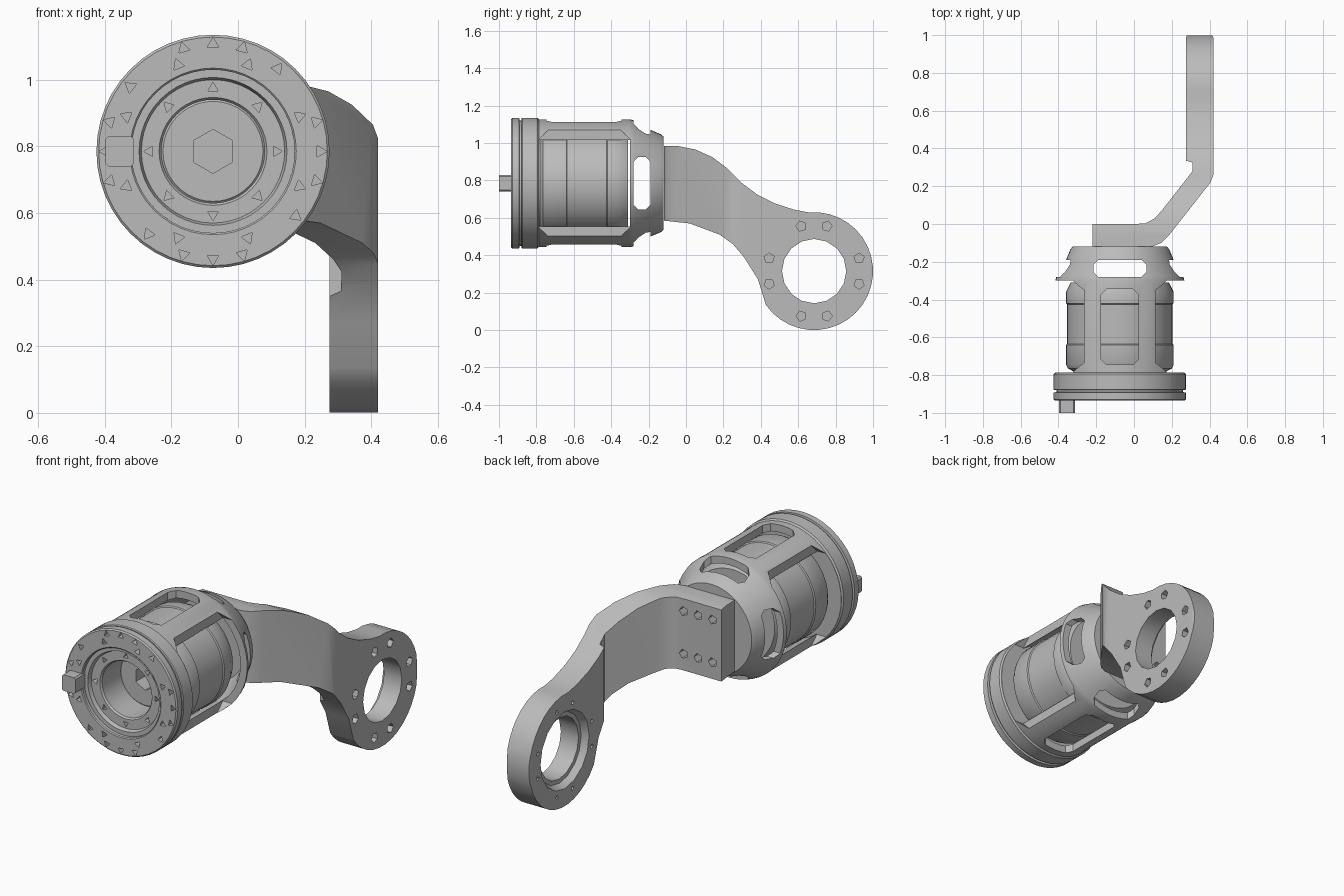
import bpy, bmesh, math
from mathutils import Vector, Matrix

default = bpy.data.objects.get("Cube")
if default:
    bpy.data.objects.remove(default, do_unlink=True)

grey = bpy.data.materials.new("light_grey")
grey.use_nodes = True
grey.diffuse_color = (0.5, 0.5, 0.5, 1)
grey.node_tree.nodes["Principled BSDF"].inputs["Base Color"].default_value = (0.5, 0.5, 0.5, 1)

X, Y, Z = Vector((1, 0, 0)), Vector((0, 1, 0)), Vector((0, 0, 1))
AXIS = Vector((-0.075, 0, 0.785))      # motor axis, running along y
EYE = Vector((0, 0.685, 0.315))        # centre of the arm's ring, facing x


def make(name, bm):
    bmesh.ops.recalc_face_normals(bm, faces=bm.faces)
    mesh = bpy.data.meshes.new(name)
    bm.to_mesh(mesh)
    bm.free()
    mesh.materials.append(grey)
    obj = bpy.data.objects.new(name, mesh)
    bpy.context.collection.objects.link(obj)
    return obj


def activate(obj):
    bpy.ops.object.select_all(action='DESELECT')
    obj.select_set(True)
    bpy.context.view_layer.objects.active = obj


def smooth(obj):
    activate(obj)
    bpy.ops.object.shade_smooth_by_angle(angle=math.radians(30))


def boolean(obj, bm, operation='DIFFERENCE'):
    cutter = make("cutter", bm)
    cutter.hide_render = True
    mod = obj.modifiers.new("cut", 'BOOLEAN')
    mod.operation, mod.solver, mod.object = operation, 'EXACT', cutter
    activate(obj)
    bpy.ops.object.modifier_apply(modifier=mod.name)
    bpy.data.objects.remove(cutter, do_unlink=True)


def prism(bm, pts, origin, u, v, n, lo, hi, taper=1.0):
    """Extrude a 2D outline in the u, v plane from lo to hi along n."""
    a = [bm.verts.new(origin + u * p + v * q + n * lo) for p, q in pts]
    b = [bm.verts.new(origin + u * p * taper + v * q * taper + n * hi) for p, q in pts]
    bm.faces.new(a)
    bm.faces.new(b[::-1])
    for i in range(len(a)):
        j = (i + 1) % len(a)
        bm.faces.new((a[i], b[i], b[j], a[j]))


def circle(r, count, turn=0.0, cu=0.0, cv=0.0):
    return [(cu + r * math.cos(turn + math.tau * i / count),
             cv + r * math.sin(turn + math.tau * i / count)) for i in range(count)]


def clipped_rect(w, y0, y1, c):
    return [(-w, y0 + c), (-w + c, y0), (w - c, y0), (w, y0 + c),
            (w, y1 - c), (w - c, y1), (-w + c, y1), (-w, y1 - c)]


def lathe(name, profile, closed=False, steps=48):
    """Spin (radius, y) points about the motor axis."""
    bm = bmesh.new()
    vs = [bm.verts.new(AXIS + X * r + Y * y) for r, y in profile]
    es = [bm.edges.new(pair) for pair in zip(vs, vs[1:])]
    if closed:
        es.append(bm.edges.new((vs[-1], vs[0])))
    bmesh.ops.spin(bm, geom=vs + es, cent=AXIS, axis=Y, angle=math.tau,
                   steps=steps, use_duplicate=False)
    bmesh.ops.remove_doubles(bm, verts=bm.verts, dist=0.0002)
    return make(name, bm)


# Outer cage with a closed, tapered rear
cage = lathe("motor_cage", [
    (0, -0.15), (0.225, -0.15), (0.245, -0.19), (0.295, -0.27), (0.3, -0.3),
    (0.3, -0.79), (0.24, -0.79), (0.24, -0.88), (0.346, -0.88), (0.35, -0.875),
    (0.35, -0.795), (0.342, -0.787), (0.342, -0.3), (0.335, -0.275),
    (0.285, -0.19), (0.262, -0.135), (0.25, -0.12), (0, -0.12)])
windows = bmesh.new()
for k in range(4):
    n = Matrix.Rotation(k * math.pi / 2, 3, 'Y') @ X
    t = Y.cross(n)
    if k % 2 == 0:      # wide flat recesses on the sides
        prism(windows, clipped_rect(0.285, -0.785, -0.3, 0.05), AXIS, t, Y, n, 0.19, 0.5)
    else:               # narrow openings above and below
        prism(windows, clipped_rect(0.1, -0.745, -0.345, 0.03), AXIS, t, Y, n, 0.25, 0.5)
    prism(windows, clipped_rect(0.14, -0.28, -0.19, 0.025), AXIS, t, Y, n, 0.15, 0.5)
boolean(cage, windows)
smooth(cage)

# Front ring with rows of small screw holes
ring = lathe("front_ring", [
    (0.245, -0.93), (0.25, -0.935), (0.343, -0.935), (0.35, -0.928),
    (0.35, -0.892), (0.335, -0.89), (0.335, -0.878), (0.245, -0.878)], closed=True)
holes = bmesh.new()
for k in range(4):
    for turn, r in ((-38, 0.315), (-16, 0.322), (0, 0.322), (16, 0.322), (-22, 0.28), (22, 0.28)):
        a = k * math.pi / 2 + math.radians(turn)
        centre = AXIS + X * r * math.cos(a) + Z * r * math.sin(a)
        prism(holes, circle(0.02, 3, a), centre, X, Z, Y, -0.96, -0.9)
boolean(ring, holes)
smooth(ring)

# Motor core: stepped front face, deep well, banded barrel
core = lathe("motor_core", [
    (0, -0.72), (0.15, -0.72), (0.155, -0.715), (0.155, -0.88), (0.162, -0.89),
    (0.215, -0.89), (0.222, -0.912), (0.246, -0.912), (0.246, -0.78), (0.275, -0.765),
    (0.285, -0.745), (0.285, -0.64), (0.279, -0.635), (0.279, -0.425),
    (0.285, -0.42), (0.285, -0.36), (0.26, -0.31), (0, -0.31)])
sockets = bmesh.new()
prism(sockets, circle(0.066, 6, math.pi / 6), AXIS, X, Z, Y, -0.8, -0.6)
for k in range(8):
    a = math.tau * k / 8
    centre = AXIS + X * 0.19 * math.cos(a) + Z * 0.19 * math.sin(a)
    prism(sockets, circle(0.018, 3, a), centre, X, Z, Y, -0.95, -0.86)
boolean(core, sockets)
smooth(core)

# Locating tab on the front ring
tab = bmesh.new()
prism(tab, clipped_rect(0.042, -0.045, 0.045, 0.008), AXIS - X * 0.28, X, Z, Y, -1.0, -0.91)
make("front_tab", tab)

# Arm: plan outline trimmed by the side outline
plan = [(-0.22, -0.118), (0.1, -0.118), (0.145, -0.1), (0.185, -0.06), (0.405, 0.22),
        (0.42, 0.26), (0.42, 0.985), (0.41, 1.02), (0.285, 1.02), (0.275, 0.985),
        (0.275, 0.335), (0.31, 0.325), (0.31, 0.28), (0.15, 0.075), (0.11, 0.03),
        (0.06, 0.003), (0, 0), (-0.22, 0)]
side = [(-0.2, 0.6), (-0.2, 0.987), (-0.04, 0.983), (0.05, 0.965), (0.14, 0.925),
        (0.22, 0.865), (0.3, 0.785), (0.38, 0.725), (0.475, 0.677), (0.58, 0.643)]
for i in range(25):
    a = math.radians(95 - 10 * i)
    side.append((EYE.y + 0.315 * math.cos(a), EYE.z + 0.315 * math.sin(a)))
side += [(0.385, 0.27), (0.31, 0.39), (0.25, 0.46), (0.18, 0.51), (0.02, 0.57), (-0.12, 0.585)]

body = bmesh.new()
prism(body, plan, Vector(), X, Y, Z, -0.1, 1.2)
arm = make("bracket_arm", body)
trim = bmesh.new()
prism(trim, side, Vector(), Y, Z, X, -0.5, 0.6)
boolean(arm, trim, 'INTERSECT')

# Ring opening with a bevelled inner mouth
bore = bmesh.new()
prism(bore, circle(0.172, 16), EYE, Y, Z, X, 0.2, 0.6)
boolean(arm, bore)
mouth = bmesh.new()
prism(mouth, circle(0.225, 16), EYE, Y, Z, X, 0.26, 0.31, 0.87)
boolean(arm, mouth)

# Screw holes around the ring and in the mounting plate
screws = bmesh.new()
for k in range(4):
    for turn in (-16, 16):
        a = k * math.pi / 2 + math.radians(turn)
        centre = EYE + Y * 0.25 * math.cos(a) + Z * 0.25 * math.sin(a)
        prism(screws, circle(0.028, 5, a), centre, Y, Z, X, 0.36, 0.5)
        prism(screws, circle(0.012, 5, a), centre, Y, Z, X, 0.2, 0.31)
for x in (-0.09, 0, 0.09):
    for z in (-0.12, 0.12):
        prism(screws, circle(0.026, 5), AXIS + X * x + Z * z, X, Z, Y, -0.06, 0.05)
boolean(arm, screws)
smooth(arm)
